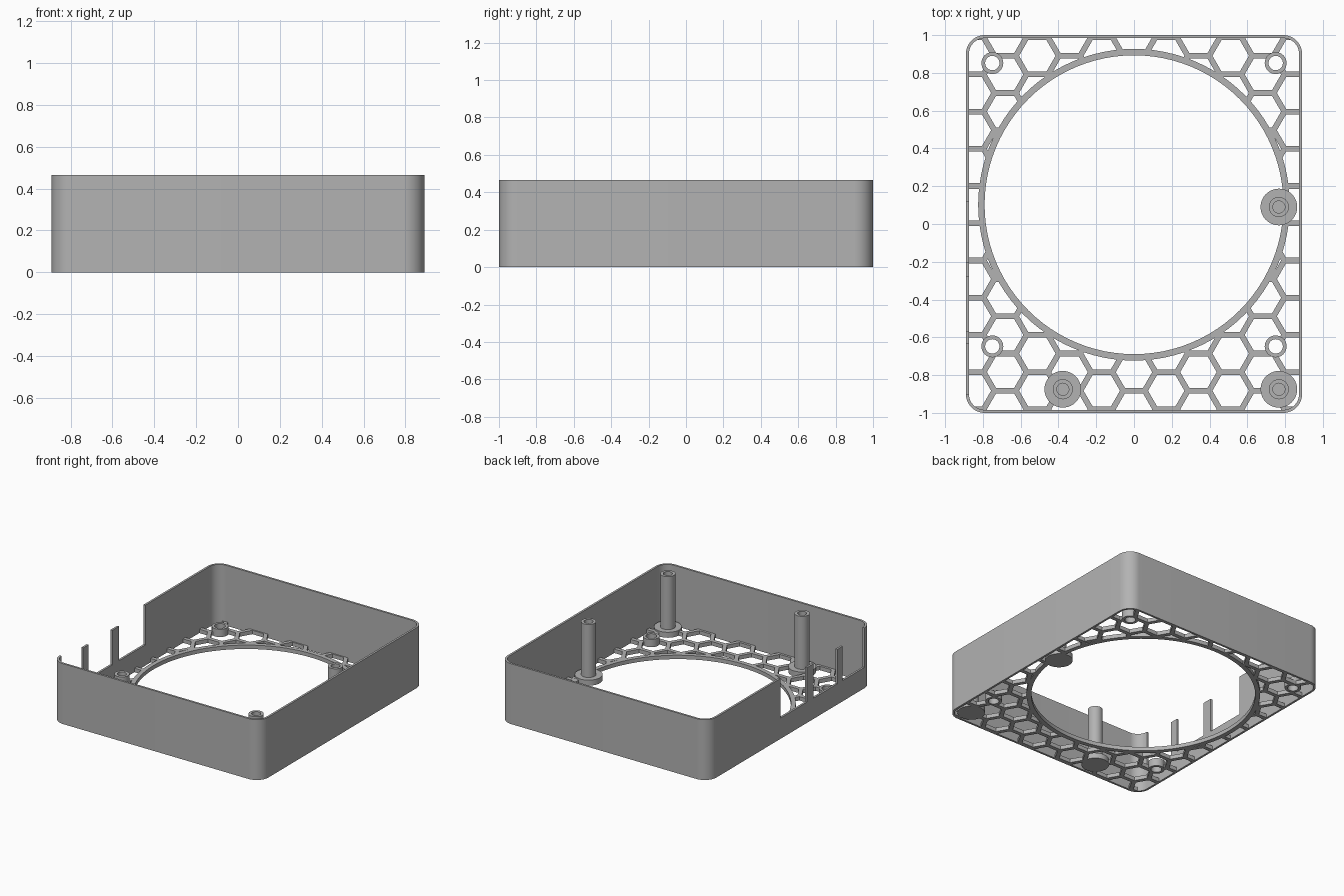
import bpy, bmesh, math
from math import cos, sin, pi

if "Cube" in bpy.data.objects:
    bpy.data.objects.remove(bpy.data.objects["Cube"], do_unlink=True)

grey = bpy.data.materials.new("plain_grey")
grey.use_nodes = True
grey.diffuse_color = (0.45, 0.45, 0.45, 1)
grey.node_tree.nodes["Principled BSDF"].inputs["Base Color"].default_value = grey.diffuse_color

HX, HY, HEIGHT, WALL, BASE = 0.89, 1.0, 0.465, 0.016, 0.03
FAN_Y, FAN_R = 0.102, 0.791


def finish(name, bm):
    bmesh.ops.recalc_face_normals(bm, faces=bm.faces)
    mesh = bpy.data.meshes.new(name)
    bm.to_mesh(mesh)
    bm.free()
    mesh.materials.append(grey)
    ob = bpy.data.objects.new(name, mesh)
    bpy.context.scene.collection.objects.link(ob)
    return ob


def smooth(ob):
    bpy.ops.object.select_all(action='DESELECT')
    ob.select_set(True)
    bpy.context.view_layer.objects.active = ob
    bpy.ops.object.shade_smooth_by_angle(angle=math.radians(30))


def polygon(x, y, r, n):
    return [(x + r * cos(2 * pi * i / n), y + r * sin(2 * pi * i / n)) for i in range(n)]


def rounded_rect(hx, hy, r, steps=12):
    pts = []
    for q, (sx, sy) in enumerate([(1, 1), (-1, 1), (-1, -1), (1, -1)]):
        for i in range(steps + 1):
            a = (q + i / steps) * pi / 2
            pts.append((sx * (hx - r) + r * cos(a), sy * (hy - r) + r * sin(a)))
    return pts


def add_prism(bm, pts, z0, z1):
    low = [bm.verts.new((x, y, z0)) for x, y in pts]
    high = [bm.verts.new((x, y, z1)) for x, y in pts]
    bm.faces.new(low[::-1])
    bm.faces.new(high)
    for i in range(len(pts)):
        j = (i + 1) % len(pts)
        bm.faces.new((low[i], low[j], high[j], high[i]))


def prisms(name, outlines, z0, z1):
    bm = bmesh.new()
    for pts in outlines:
        add_prism(bm, pts, z0, z1)
    return finish(name, bm)


def lathe(name, profile, x, y, steps=48, closed=True):
    bm = bmesh.new()
    verts = [bm.verts.new((r, 0, z)) for r, z in profile]
    pairs = list(zip(verts, verts[1:]))
    if closed:
        pairs.append((verts[-1], verts[0]))
    edges = [bm.edges.new(p) for p in pairs]
    bmesh.ops.spin(bm, geom=verts + edges, cent=(0, 0, 0), axis=(0, 0, 1),
                   angle=2 * pi, steps=steps, use_merge=True)
    bmesh.ops.remove_doubles(bm, verts=bm.verts, dist=1e-5)
    ob = finish(name, bm)
    ob.location = (x, y, 0)
    smooth(ob)
    return ob


def cut(ob, *cutters):
    for c in cutters:
        mod = ob.modifiers.new("cut", 'BOOLEAN')
        mod.operation, mod.solver, mod.object = 'DIFFERENCE', 'EXACT', c
    graph = bpy.context.evaluated_depsgraph_get()
    mesh = bpy.data.meshes.new_from_object(ob.evaluated_get(graph))
    ob.modifiers.clear()
    ob.data = mesh
    for c in cutters:
        bpy.data.objects.remove(c, do_unlink=True)


def box(y0, y1):
    return [(-1, y0), (-0.85, y0), (-0.85, y1), (-1, y1)]


# Outer wall: a rounded rectangular band
bm = bmesh.new()
loops = []
for inset, z in [(0, 0), (0, HEIGHT), (WALL, HEIGHT), (WALL, 0)]:
    pts = rounded_rect(HX - inset, HY - inset, 0.1 - inset)
    loops.append([bm.verts.new((x, y, z)) for x, y in pts])
for a, b in zip(loops, loops[1:] + loops[:1]):
    for i in range(len(a)):
        j = (i + 1) % len(a)
        bm.faces.new((a[i], a[j], b[j], b[i]))
wall = finish("outer_wall", bm)

# Three open ports on the right side, with two slightly shorter tabs between
ports = prisms("port_cutter", [box(-0.2, 0.12), box(-0.57, -0.28), box(-0.9, -0.635)], 0.16, 0.6)
tab_tops = prisms("tab_cutter", [box(-0.6365, -0.5685), box(-0.2815, -0.1985)], 0.425, 0.6)
cut(wall, ports, tab_tops)
smooth(wall)

# Honeycomb floor with the fan opening and mounting holes cut through
PITCH, RIB = 0.197, 0.03
cells = []
for col in range(-6, 7):
    for row in range(-6, 7):
        y = 0.004 + PITCH * (row + (0.5 if col % 2 else 0))
        cells.append(polygon(col * PITCH * math.sqrt(3) / 2, y, (PITCH - RIB) / math.sqrt(3), 6))
mounts = [(sx * 0.75, FAN_Y + sy * 0.75) for sx in (-1, 1) for sy in (-1, 1)]
floor = prisms("honeycomb_floor", [rounded_rect(HX - 0.006, HY - 0.006, 0.094)], 0, BASE)
hexes = prisms("hex_cutter", cells, -0.1, 0.1)
holes = prisms("hole_cutter", [polygon(0, FAN_Y, FAN_R + 0.017, 96)]
               + [polygon(x, y, 0.045, 32) for x, y in mounts], -0.2, 0.2)
cut(floor, hexes, holes)

# Ring around the fan opening
r0, r1 = FAN_R, FAN_R + 0.034
lathe("fan_ring", [(r0, 0), (r1, 0), (r1, BASE), (r0, BASE)], 0, FAN_Y, 96)

# Low mounting bosses
for x, y in mounts:
    lathe("mounting_boss", [(0.038, 0), (0.058, 0), (0.058, 0.06), (0.038, 0.06)], x, y, 32)

# Tall screw posts on flat round feet
post = [(0, 0), (0.097, 0), (0.097, 0.042), (0.053, 0.042),
        (0.053, 0.45), (0.032, 0.45), (0.032, 0.2), (0, 0.2)]
for x, y in [(0.767, 0.09), (0.767, -0.875), (-0.377, -0.875)]:
    lathe("screw_post", post, x, y, 40, closed=False)
